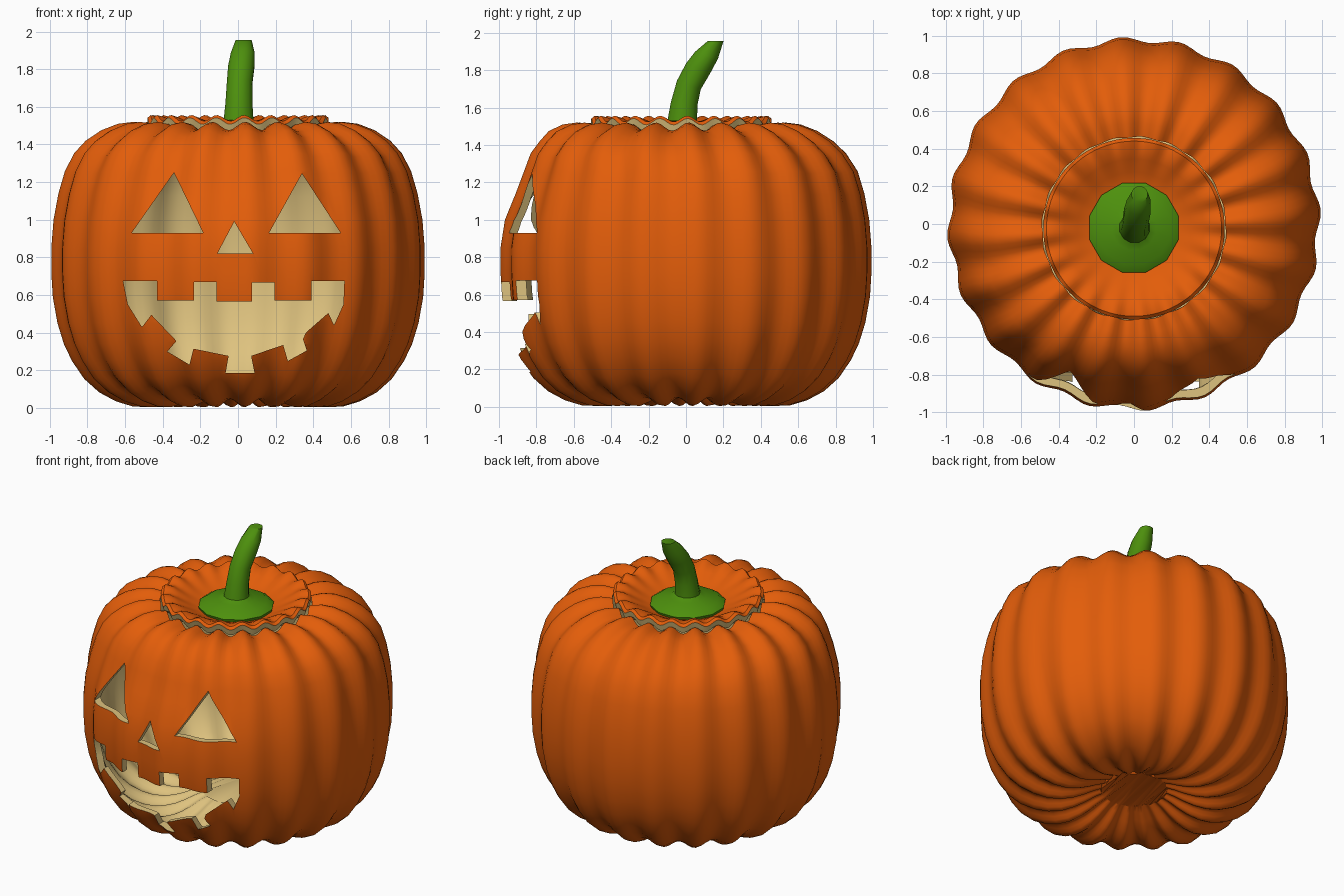
import bpy, bmesh, math
from mathutils import Vector

if "Cube" in bpy.data.objects:
    bpy.data.objects.remove(bpy.data.objects["Cube"])


def material(name, rgb):
    m = bpy.data.materials.new(name)
    m.diffuse_color = (*rgb, 1)
    m.use_nodes = True
    m.node_tree.nodes["Principled BSDF"].inputs["Base Color"].default_value = m.diffuse_color
    return m


ORANGE = material("pumpkin orange", (0.77, 0.11, 0.003))
CREAM = material("flesh cream", (0.73, 0.54, 0.21))
GREEN = material("stem green", (0.075, 0.28, 0.004))
RIBS, SEG = 20, 160


def make_object(name, bm, mats):
    bmesh.ops.recalc_face_normals(bm, faces=bm.faces)
    me = bpy.data.meshes.new(name)
    bm.to_mesh(me)
    bm.free()
    for m in mats:
        me.materials.append(m)
    ob = bpy.data.objects.new(name, me)
    bpy.context.collection.objects.link(ob)
    return ob


def smooth(ob, angle):
    bpy.ops.object.select_all(action='DESELECT')
    ob.select_set(True)
    bpy.context.view_layer.objects.active = ob
    bpy.ops.object.shade_smooth_by_angle(angle=math.radians(angle))


def skin(bm, rows, row_mats, cap_mats):
    """Bridge closed rings of points and cap both ends."""
    rings = [[bm.verts.new(p) for p in row] for row in rows]
    n = len(rings[0])
    for a, b, mi in zip(rings, rings[1:], row_mats):
        for i in range(n):
            j = (i + 1) % n
            bm.faces.new((a[i], a[j], b[j], b[i])).material_index = mi
    bm.faces.new(rings[0]).material_index = cap_mats[0]
    bm.faces.new(rings[-1]).material_index = cap_mats[1]


def ribbed_ring(r, z, nr, nz, depth):
    """One ring with lobes; soft grooves sink along the profile normal."""
    row = []
    for i in range(SEG):
        a = 2 * math.pi * i / SEG
        groove = depth * (0.5 - 0.5 * math.cos((a - math.radians(4)) * RIBS))
        rr, zz = r - nr * groove, z - nz * groove
        # face side leans back slightly above the nose
        lean = min(max((z - 0.95) / 0.25, 0), 1) * min(max((1.52 - z) / 0.1, 0), 1)
        rr *= 1 - 0.06 * lean * max(0, -math.sin(a)) ** 4
        shift = -0.025 * min(max((z - 1.25) / 0.2, 0), 1)
        row.append((rr * math.cos(a), rr * math.sin(a) + shift, zz))
    return row


# hollow pumpkin body
profile = [(.21, .10), (.26, .08), (.32, .05), (.39, .022), (.47, .004), (.56, .008),
           (.65, .035), (.74, .083), (.82, .155), (.885, .25), (.928, .34), (.962, .45),
           (.987, .59), (.995, .72), (.995, .85), (.983, 1.0), (.957, 1.14), (.922, 1.26),
           (.872, 1.355), (.812, 1.42), (.73, 1.475), (.64, 1.51), (.56, 1.52), (.484, 1.508)]
outer, inner = [], []
for k, (r, z) in enumerate(profile):
    p, q = profile[max(k - 1, 0)], profile[min(k + 1, len(profile) - 1)]
    t = Vector((q[0] - p[0], q[1] - p[1])).normalized()
    nr, nz = t.y, -t.x
    depth = (0.03 + 0.014 * abs(nz)) * min(1, 0.35 + (r - .21) * 2.5)
    outer.append(ribbed_ring(r, z, nr, nz, depth))
    inner.append(ribbed_ring(r - nr * .048, z - nz * .048, nr, nz, depth * .8))
bm = bmesh.new()
skin(bm, outer + inner[::-1], [0] * (len(outer) - 1) + [1] * len(inner), (0, 1))
body = make_object("pumpkin_body", bm, [ORANGE, CREAM])

# face cutters: outlines in x, z pushed through the front wall
eye_l = [(-.34, 1.25), (-.565, .93), (-.185, .93)]
eye_r = [(.34, 1.245), (.165, .93), (.545, .93)]
nose = [(-.02, .99), (-.11, .82), (.08, .82)]
mouth = [(-.61, .675), (-.43, .675), (-.43, .57), (-.235, .57), (-.235, .67), (-.115, .67),
         (-.115, .565), (.075, .565), (.075, .668), (.195, .668), (.195, .57), (.39, .57),
         (.39, .675), (.565, .675), (.56, .55), (.51, .44), (.48, .505), (.36, .40),
         (.345, .365), (.365, .305), (.265, .25), (.24, .335), (.07, .277), (.088, .185),
         (-.066, .185), (-.05, .277), (-.237, .315), (-.258, .23), (-.375, .30),
         (-.327, .356), (-.46, .495), (-.51, .43), (-.585, .55)]
bm = bmesh.new()
for outline in (eye_l, eye_r, nose, mouth):
    skin(bm, [[(x, y, z) for x, z in outline] for y in (-1.3, -.3)], [1], (1, 1))
cutter = make_object("face_cutter", bm, [ORANGE, CREAM])
cutter.hide_render = True
mod = body.modifiers.new("carve", 'BOOLEAN')
mod.operation, mod.solver, mod.object = 'DIFFERENCE', 'EXACT', cutter
bpy.context.view_layer.objects.active = body
bpy.ops.object.modifier_apply(modifier="carve")
bpy.data.objects.remove(cutter)
smooth(body, 35)

# lid, sitting slightly proud of the hole
lid_rows = [(.10, 1.38, 0), (.30, 1.41, 0), (.40, 1.455, .02), (.472, 1.50, .035),
            (.482, 1.542, .035), (.465, 1.556, .032), (.42, 1.545, .018), (.37, 1.515, .008),
            (.30, 1.475, 0), (.23, 1.445, 0), (.10, 1.43, 0)]
bm = bmesh.new()
skin(bm, [ribbed_ring(r, z, 0, 1, d) for r, z, d in lid_rows], [1] * 4 + [0] * 6, (1, 0))
smooth(make_object("lid", bm, [ORANGE, CREAM]), 40)

# stem with flared foot: x, y, z, radius, forward tilt of the ring
stem_rows = [(0, -.02, 1.43, .235, 0), (0, -.02, 1.465, .245, 0), (0, -.02, 1.495, .20, 0),
             (0, -.02, 1.51, .12, 0), (.003, -.02, 1.53, .082, 0), (.005, -.01, 1.62, .074, .1),
             (.008, .015, 1.72, .07, .35), (.017, .065, 1.81, .072, .4), (.025, .11, 1.88, .066, .3),
             (.03, .158, 1.955, .044, 0)]
rows = []
for x, y, z, r, tilt in stem_rows:
    ring = []
    for i in range(12):
        a = 2 * math.pi * (i + .5) / 12
        ring.append((x + r * math.cos(a), y + r * math.sin(a) * math.cos(tilt),
                     z - r * math.sin(a) * math.sin(tilt)))
    rows.append(ring)
bm = bmesh.new()
skin(bm, rows, [0] * (len(rows) - 1), (0, 0))
smooth(make_object("stem", bm, [GREEN]), 50)
